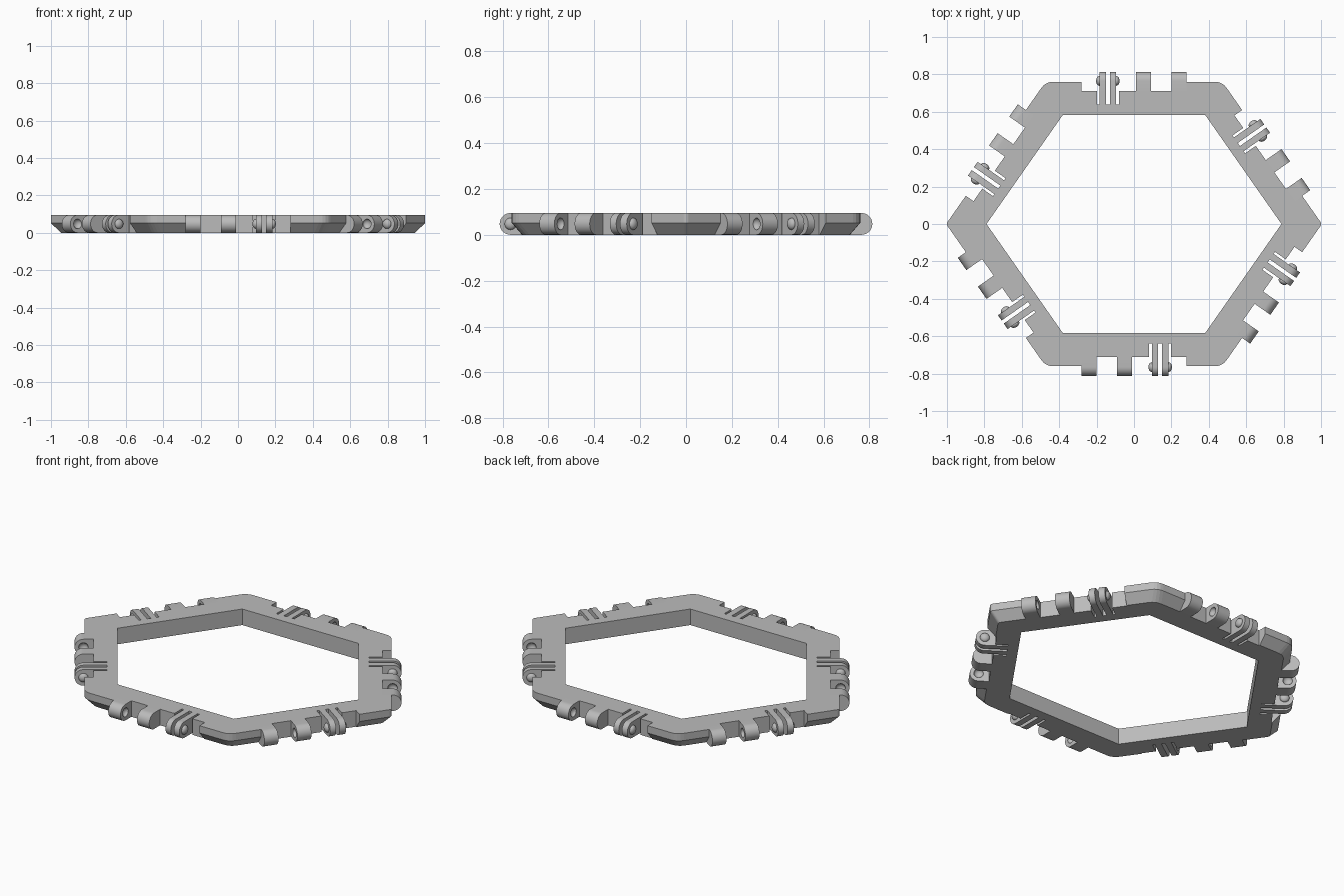
import bpy, bmesh, math
from mathutils import Vector, Matrix

if "Cube" in bpy.data.objects:
    bpy.data.objects.remove(bpy.data.objects["Cube"])

H = 0.095            # frame height
R = H / 2            # hinge radius
BAND = 0.177         # frame width
NOTCH = 0.05         # hinge recess depth
SLOT = 0.12          # flex slot depth
CHAMFER, CHAMFER_Z = 0.045, 0.052
AXIS = -0.005        # hinge axis inset (negative is outside the edge)

grey = bpy.data.materials.new("grey plastic")
grey.use_nodes = True
grey.diffuse_color = (0.5, 0.5, 0.5, 1)
grey.node_tree.nodes["Principled BSDF"].inputs["Base Color"].default_value = (0.5, 0.5, 0.5, 1)

# Six sides: outward normal angle and distance from the centre
SIDES = [(math.radians(a), 0.76 if a in (90, 270) else 0.823)
         for a in (35, 90, 145, 215, 270, 325)]


def corner(i, e):
    """Corner before side i of the hexagon inset by e."""
    (a, da), (b, db) = SIDES[(i - 1) % 6], SIDES[i % 6]
    m = Matrix(((math.cos(a), math.sin(a)), (math.cos(b), math.sin(b))))
    return m.inverted() @ Vector((da - e, db - e))


def rounded(i, e, ts):
    """Points along the softened corner before side i."""
    v = corner(i, e)
    c = 0.014 if i % 3 == 0 else 0.04
    p = v + (corner(i - 1, e) - v).normalized() * c
    q = v + (corner(i + 1, e) - v).normalized() * c
    return [p * (1 - t) ** 2 + v * 2 * t * (1 - t) + q * t * t for t in ts]


def frame_of(i):
    """Matrix of side i: x counterclockwise along it, y inward, z up."""
    mid = (corner(i, 0) + corner(i + 1, 0)) / 2
    turn = Matrix.Rotation(SIDES[i][0] + math.pi / 2, 4, "Z")
    return Matrix.Translation((mid.x, mid.y, 0)) @ turn


def finish(name, bm):
    bmesh.ops.recalc_face_normals(bm, faces=bm.faces)
    mesh = bpy.data.meshes.new(name)
    bm.to_mesh(mesh)
    bm.free()
    mesh.materials.append(grey)
    ob = bpy.data.objects.new(name, mesh)
    bpy.context.collection.objects.link(ob)
    return ob


def smooth(ob):
    bpy.ops.object.select_all(action="DESELECT")
    ob.select_set(True)
    bpy.context.view_layer.objects.active = ob
    bpy.ops.object.shade_smooth_by_angle(angle=math.radians(30))


# Clip fingers, flex slots and solid knuckles as spans along a side
FINGERS = [(0.095, 0.129), (0.149, 0.185)]
SLOTS = [(0.081, 0.095), (0.129, 0.149), (0.185, 0.198)]
KNUCKLES = [(-0.28, -0.2), (-0.092, -0.012)]
NOTCH_HALF = 0.28


def outline(i, e):
    """Plan of one side of the frame, with the recess and slots."""
    local = [(-NOTCH_HALF, e), (-NOTCH_HALF, NOTCH)]
    for a, b in SLOTS:
        local += [(a, NOTCH), (a, SLOT), (b, SLOT), (b, NOTCH)]
    local += [(NOTCH_HALF, NOTCH), (NOTCH_HALF, e)]
    m = frame_of(i)
    recess = [(m @ Vector((u, d, 0))).to_2d() for u, d in local]
    return (rounded(i, e, (0.5, 0.75, 1)) + recess
            + rounded(i + 1, e, (0, 0.25, 0.5))
            + [corner(i + 1, BAND), corner(i, BAND)])


# Hexagonal frame: one mitred segment per side, welded together
bm = bmesh.new()
for i in range(6):
    rings = [[bm.verts.new((p.x, p.y, z)) for p in outline(i, e)]
             for e, z in ((0, H), (0, CHAMFER_Z), (CHAMFER, 0))]
    n = len(rings[0])
    bm.faces.new(rings[0])
    bm.faces.new(rings[2])
    for top, low in zip(rings, rings[1:]):
        for k in range(n - 1):
            if k != n - 3:                  # leave the mitre joints open
                bm.faces.new((top[k], top[k + 1], low[k + 1], low[k]))
bmesh.ops.remove_doubles(bm, verts=bm.verts, dist=0.0002)
finish("hexagonal_frame", bm)


def add_lug(bm, m, span):
    """Round-nosed hinge lug, flat at the recess wall."""
    prof = [(NOTCH, H), (NOTCH, 0)]
    prof += [(AXIS - R * math.cos(t), R + R * math.sin(t))
             for t in (math.pi * (k / 16 - 0.5) for k in range(17))]
    a, b = [[bm.verts.new(m @ Vector((u, y, z))) for y, z in prof] for u in span]
    bm.faces.new(a)
    bm.faces.new(b)
    for k in range(len(prof)):
        j = (k + 1) % len(prof)
        bm.faces.new((a[k], a[j], b[j], b[k]))


def add_button(bm, m, u, radius, depth):
    """Flattened ball on the hinge axis."""
    place = m @ Matrix.Translation((u, AXIS, R)) @ Matrix.Diagonal((depth, radius, radius, 1))
    bmesh.ops.create_uvsphere(bm, u_segments=20, v_segments=12, radius=1,
                              matrix=place @ Matrix.Rotation(math.pi / 2, 4, "Y"))


fingers, buttons, knuckles, dimples = (bmesh.new() for _ in range(4))
for i in range(6):
    m = frame_of(i)
    for span in FINGERS:
        add_lug(fingers, m, span)
    for span in KNUCKLES:
        add_lug(knuckles, m, span)
    # Snap buttons on the outer finger faces, sockets on the facing knuckles
    for u in (FINGERS[0][0], FINGERS[1][1]):
        add_button(buttons, m, u, 0.026, 0.018)
    for u in (KNUCKLES[0][1], KNUCKLES[1][0]):
        add_button(dimples, m, u, 0.026, 0.02)

smooth(finish("clip_fingers", fingers))
smooth(finish("snap_buttons", buttons))
knuckle_ob = finish("hinge_knuckles", knuckles)
cutter = finish("socket_cutter", dimples)
cutter.hide_render = True

# Cut the sockets, then discard the cutter
mod = knuckle_ob.modifiers.new("sockets", "BOOLEAN")
mod.operation = "DIFFERENCE"
mod.solver = "EXACT"
mod.object = cutter
bpy.context.view_layer.update()
deps = bpy.context.evaluated_depsgraph_get()
cut = bpy.data.meshes.new_from_object(knuckle_ob.evaluated_get(deps))
knuckle_ob.modifiers.clear()
knuckle_ob.data = cut
bpy.data.objects.remove(cutter)
smooth(knuckle_ob)
